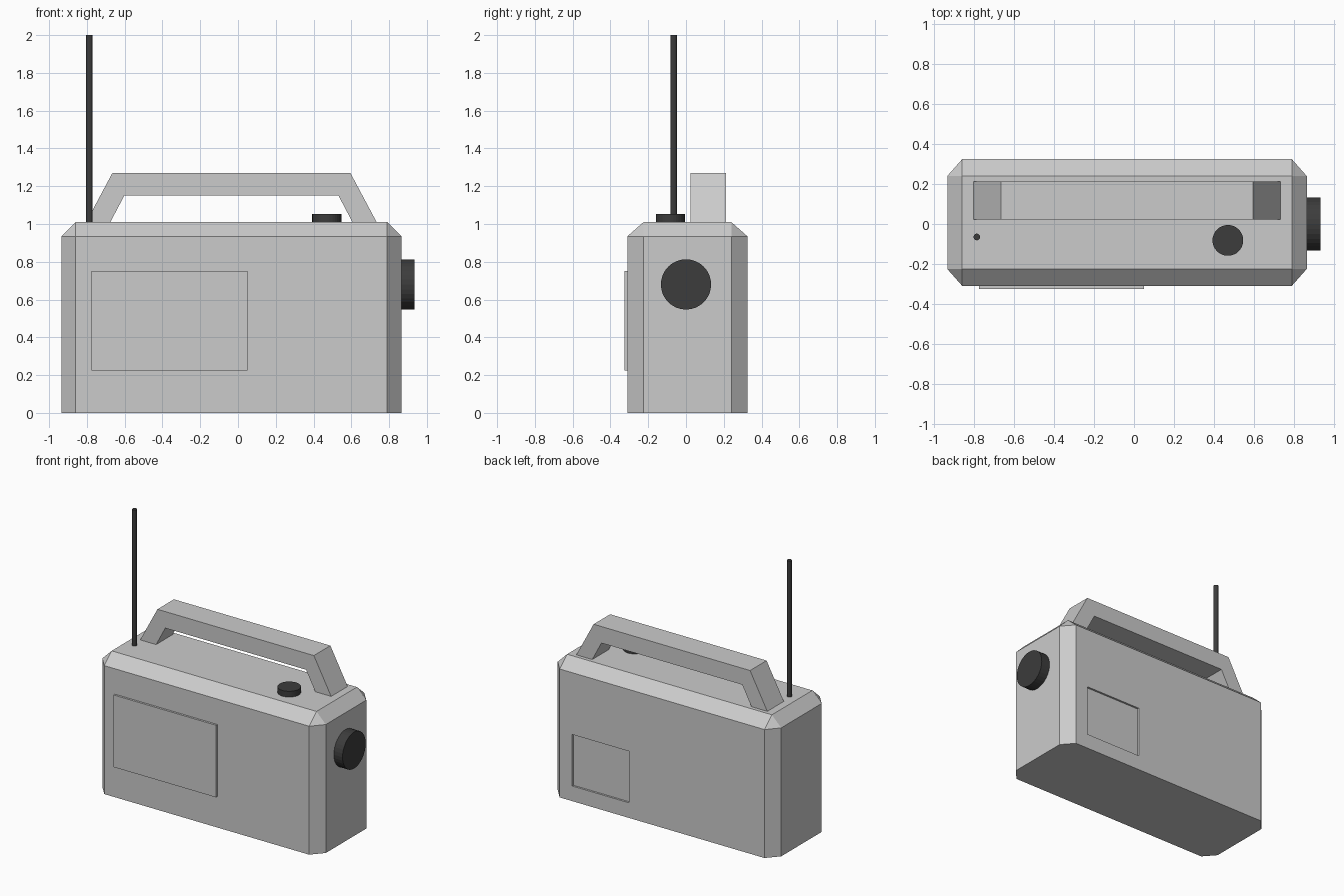
import bpy, bmesh, math
from mathutils import Vector

if "Cube" in bpy.data.objects:
    bpy.data.objects.remove(bpy.data.objects["Cube"])

dark = bpy.data.materials.new("dark_plastic")
dark.diffuse_color = (0.045, 0.045, 0.045, 1)
dark.use_nodes = True
dark.node_tree.nodes["Principled BSDF"].inputs["Base Color"].default_value = dark.diffuse_color


def finish(name, bm, material=None):
    bmesh.ops.recalc_face_normals(bm, faces=bm.faces)
    mesh = bpy.data.meshes.new(name)
    bm.to_mesh(mesh)
    bm.free()
    obj = bpy.data.objects.new(name, mesh)
    bpy.context.collection.objects.link(obj)
    if material:
        mesh.materials.append(material)
    return obj


def box(name, lo, hi):
    bm = bmesh.new()
    lo, hi = Vector(lo), Vector(hi)
    for v in bmesh.ops.create_cube(bm, size=1)["verts"]:
        v.co = (lo + hi) / 2 + v.co * (hi - lo)
    return finish(name, bm)


def rod(name, start, end, radius, sides, material=None):
    start, end = Vector(start), Vector(end)
    axis = end - start
    bm = bmesh.new()
    bmesh.ops.create_cone(bm, cap_ends=True, segments=sides, radius1=radius,
                          radius2=radius, depth=axis.length)
    turn = axis.to_track_quat('Z', 'Y').to_matrix()
    for v in bm.verts:
        v.co = turn @ v.co + (start + end) / 2
    return finish(name, bm, material)


def cut(target, cutter):
    cutter.hide_render = True
    cutter.hide_set(True)
    mod = target.modifiers.new(cutter.name, 'BOOLEAN')
    mod.operation, mod.solver, mod.object = 'DIFFERENCE', 'EXACT', cutter


# Case: chamfered on every edge except around the bottom
X0, X1, Y0, Y1, TOP, SHOULDER = -0.935, 0.865, -0.31, 0.325, 1.01, 0.935
bm = bmesh.new()
for x, ix in ((X0, X0 + 0.075), (X1, X1 - 0.075)):
    for y, iy in ((Y0, Y0 + 0.085), (Y1, Y1 - 0.085)):
        for p in ((x, iy, 0), (ix, y, 0), (x, iy, SHOULDER),
                  (ix, y, SHOULDER), (ix, iy, TOP)):
            bm.verts.new(p)
bmesh.ops.convex_hull(bm, input=bm.verts)
bmesh.ops.dissolve_limit(bm, angle_limit=math.radians(1),
                         verts=bm.verts, edges=bm.edges)
case = finish("case", bm)

# Shallow pocket with two screw holes in the back
cut(case, box("back_pocket_cutter", (0.23, Y1 - 0.014, 0.11), (0.69, Y1 + 0.05, 0.485)))
for i, x in enumerate((0.32, 0.616)):
    cut(case, rod(f"screw_hole_cutter_{i + 1}", (x, Y1 - 0.045, 0.167),
                  (x, Y1 + 0.05, 0.167), 0.021, 16))

# Raised front panel
box("front_panel", (-0.775, -0.325, 0.225), (0.05, Y0 + 0.005, 0.75))

# Handle: half profile mirrored into an arch, extruded in depth
MID = -0.035
outer = [(0.77, TOP - 0.002), (0.63, 1.27)]
inner = [(0.567, 1.15), (0.642, TOP - 0.002)]
arch = ([(MID + x, z) for x, z in outer] + [(MID - x, z) for x, z in outer[::-1]]
        + [(MID - x, z) for x, z in inner[::-1]] + [(MID + x, z) for x, z in inner])
bm = bmesh.new()
face = bm.faces.new([bm.verts.new((x, 0.023, z)) for x, z in arch])
ext = bmesh.ops.extrude_face_region(bm, geom=[face])
bmesh.ops.translate(bm, vec=(0, 0.19, 0),
                    verts=[g for g in ext["geom"] if isinstance(g, bmesh.types.BMVert)])
finish("handle", bm)

# Antenna and knobs
rod("antenna", (-0.787, -0.065, 1.0), (-0.787, -0.065, 2.0), 0.017, 12, dark)
rod("volume_knob", (0.47, -0.082, 1.0), (0.47, -0.082, 1.052), 0.077, 32, dark)
rod("tuning_knob", (X1 - 0.005, 0, 0.68), (0.935, 0, 0.68), 0.133, 32, dark)
